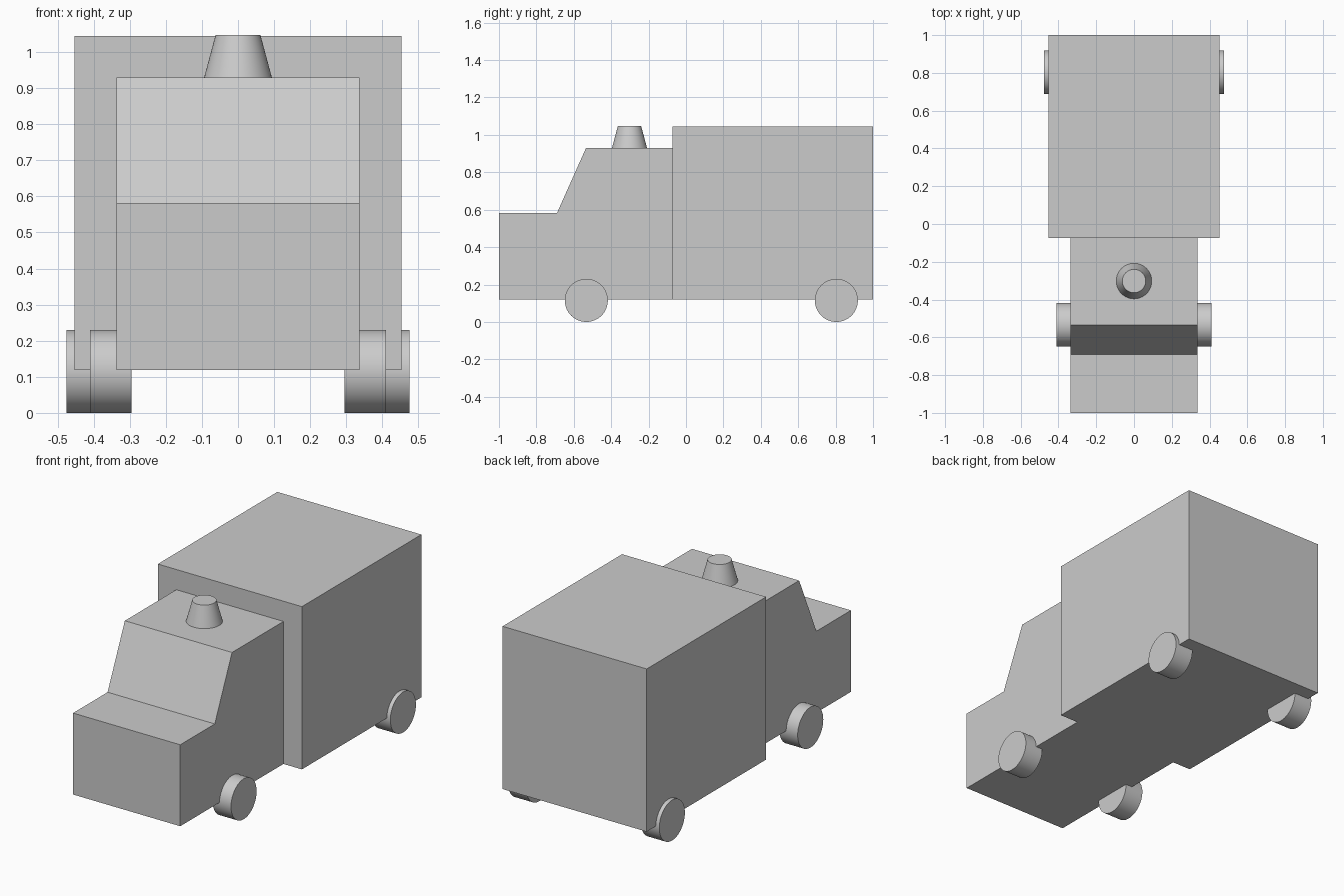
import bpy, bmesh
from math import radians

if "Cube" in bpy.data.objects:
    bpy.data.objects.remove(bpy.data.objects["Cube"])


def extrude_profile(name, points, half_width):
    """Extrude a side (y, z) profile symmetrically across x."""
    bm = bmesh.new()
    face = bm.faces.new([bm.verts.new((-half_width, y, z)) for y, z in points])
    new = bmesh.ops.extrude_face_region(bm, geom=[face])["geom"]
    verts = [v for v in new if isinstance(v, bmesh.types.BMVert)]
    bmesh.ops.translate(bm, verts=verts, vec=(2 * half_width, 0, 0))
    bmesh.ops.recalc_face_normals(bm, faces=bm.faces)
    mesh = bpy.data.meshes.new(name)
    bm.to_mesh(mesh)
    bm.free()
    obj = bpy.data.objects.new(name, mesh)
    bpy.context.collection.objects.link(obj)
    return obj


def round_part(name, r1, r2, depth, location, rotation=(0, 0, 0)):
    """Smooth cylinder or truncated cone with sharp rims."""
    bpy.ops.mesh.primitive_cone_add(vertices=64, radius1=r1, radius2=r2, depth=depth,
                                    location=location, rotation=rotation)
    obj = bpy.context.object
    obj.name = name
    bpy.ops.object.shade_smooth_by_angle(angle=radians(30))
    return obj


BOTTOM, SPLIT = 0.119, -0.073

# Cab with bonnet and sloped windscreen
extrude_profile("cab", [(-1, BOTTOM), (-1, 0.582), (-0.69, 0.582), (-0.535, 0.929),
                        (SPLIT, 0.929), (SPLIT, BOTTOM)], 0.337)

# Wide cargo box
extrude_profile("cargo_box", [(SPLIT, BOTTOM), (SPLIT, 1.044), (1, 1.044), (1, BOTTOM)], 0.453)

# Roof beacon
round_part("beacon", 0.094, 0.062, 0.119, (0, -0.302, 0.9885))

# Wheels: narrower track at the front
for axle, y, x in (("front", -0.533, 0.352), ("rear", 0.804, 0.418)):
    for side, sign in (("left", 1), ("right", -1)):
        round_part(f"{axle}_wheel_{side}", 0.115, 0.115, 0.115,
                   (sign * x, y, 0.115), (0, radians(90), 0))
